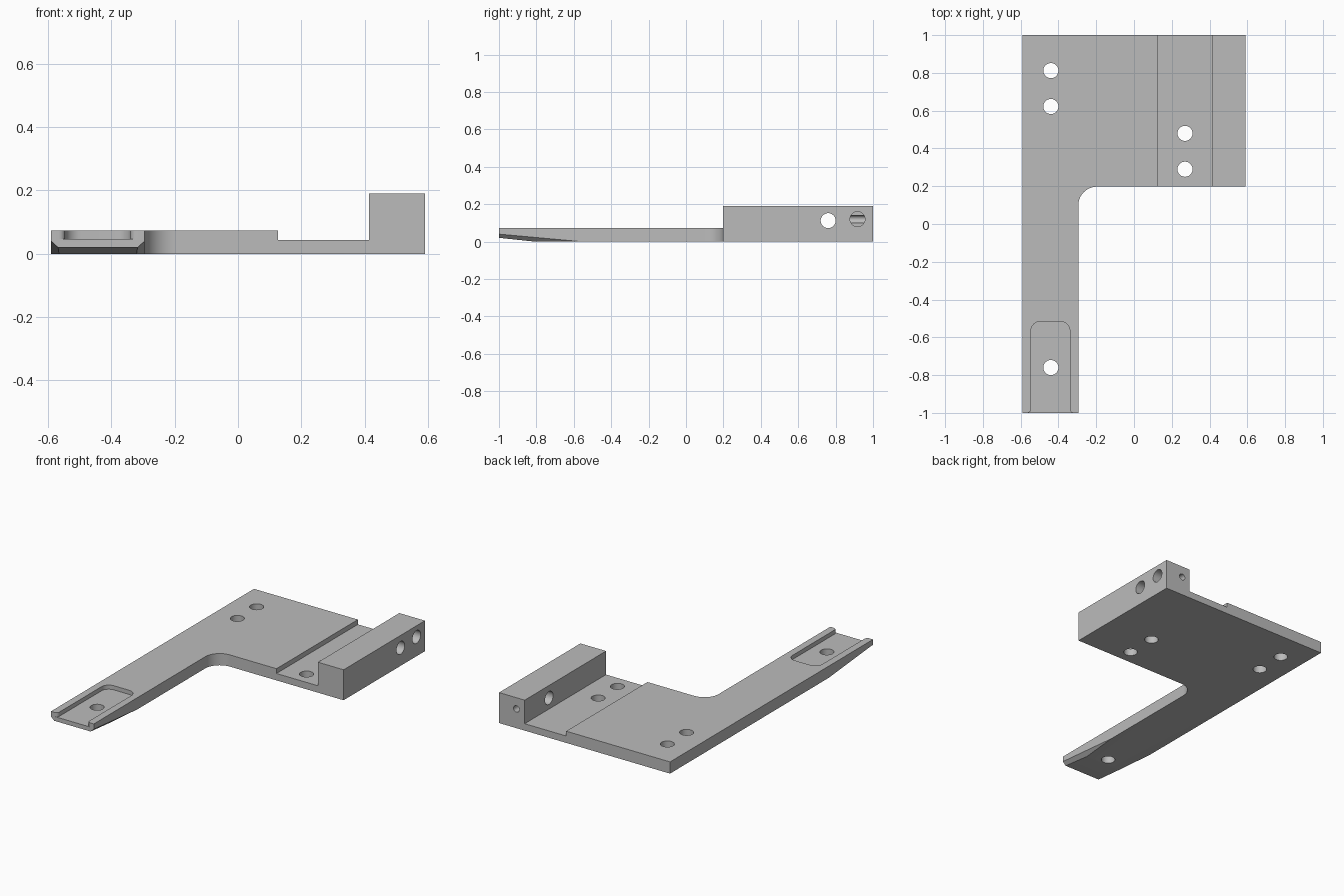
import bpy, bmesh, math
from mathutils import Vector, Matrix

cube = bpy.data.objects.get("Cube")
if cube:
    bpy.data.objects.remove(cube, do_unlink=True)

# Main dimensions
X = 0.59
ARM = -0.295
MID = (ARM - X) / 2
PLATE, CHANNEL, BLOCK = 0.073, 0.043, 0.19

grey = bpy.data.materials.new("grey metal")
grey.use_nodes = True
colour = (0.5, 0.5, 0.5, 1)
grey.diffuse_color = colour
grey.node_tree.nodes["Principled BSDF"].inputs["Base Color"].default_value = colour


def finish(bm, name):
    bmesh.ops.recalc_face_normals(bm, faces=bm.faces)
    mesh = bpy.data.meshes.new(name)
    bm.to_mesh(mesh)
    bm.free()
    mesh.materials.append(grey)
    obj = bpy.data.objects.new(name, mesh)
    bpy.context.collection.objects.link(obj)
    return obj


def prism(name, outline, z0, z1):
    bm = bmesh.new()
    face = bm.faces.new([bm.verts.new((x, y, z0)) for x, y in outline])
    top = bmesh.ops.extrude_face_region(bm, geom=[face])["geom"]
    bmesh.ops.translate(bm, vec=(0, 0, z1 - z0),
                        verts=[v for v in top if isinstance(v, bmesh.types.BMVert)])
    return finish(bm, name)


def hull(name, points):
    bm = bmesh.new()
    for p in points:
        bm.verts.new(p)
    bmesh.ops.convex_hull(bm, input=bm.verts)
    return finish(bm, name)


def rod(name, start, end, radius):
    a, b = Vector(start), Vector(end)
    turn = (b - a).to_track_quat("Z", "Y").to_matrix().to_4x4()
    bm = bmesh.new()
    bmesh.ops.create_cone(bm, cap_ends=True, segments=40, radius1=radius, radius2=radius,
                          depth=(b - a).length, matrix=Matrix.Translation((a + b) / 2) @ turn)
    return finish(bm, name)


def box(name, x0, x1, z0, z1):
    return prism(name, [(x0, -2), (x1, -2), (x1, 2), (x0, 2)], z0, z1)


def arc(cx, cy, r, start, end, n=10):
    angles = [math.radians(start + (end - start) * i / n) for i in range(n + 1)]
    return [(cx + r * math.cos(a), cy + r * math.sin(a)) for a in angles]


# L-shaped body with a rounded inner corner
outline = [(-X, -1), (ARM, -1)] + arc(ARM + 0.1, 0.098, 0.1, 180, 90)
outline += [(X, 0.198), (X, 1), (-X, 1)]
body = prism("mounting_bracket", outline, 0, BLOCK)


def cut(cutter):
    cutter.hide_render = True
    mod = body.modifiers.new("cut", "BOOLEAN")
    mod.operation, mod.solver, mod.object = "DIFFERENCE", "EXACT", cutter
    bpy.context.view_layer.objects.active = body
    bpy.ops.object.modifier_apply(modifier=mod.name)
    bpy.data.objects.remove(cutter, do_unlink=True)


# Plate top and lower channel, leaving the raised block
cut(box("plate_cutter", -1, 0.413, PLATE, 0.3))
cut(box("channel_cutter", 0.127, 0.413, CHANNEL, 0.1))

# Rounded tip pocket that flares at its open end
half, flare = 0.103, 0.02
side = arc(half + flare, -1 + flare, flare, 270, 180, 6) + arc(half - 0.05, -0.566, 0.05, 0, 90)
side = [(half + flare, -1.1)] + side
pocket = [(MID + x, y) for x, y in side] + [(MID - x, y) for x, y in reversed(side)]
cut(prism("pocket_cutter", pocket, 0.047, 0.2))

# Sloped underside and side chamfers of the tip
cut(hull("underside_cutter", [(x, y, z) for x in (-1, 0) for y, z in
                              ((-0.81, 0), (-1.19, 0.04), (-1.19, -0.02), (-0.62, -0.02))]))
for x, inward in ((-X, 1), (ARM, -1)):
    e = 0.01
    k = 1 + e / 0.044 + e / 0.44 + e / 0.04
    p = Vector((x - inward * e, -1 - e, -e))
    cut(hull("chamfer_cutter", [p, p + Vector((inward * 0.044 * k, 0, 0)),
                                p + Vector((0, 0.44 * k, 0)), p + Vector((0, 0, 0.04 * k))]))

# Vertical bolt holes
for x, y in ((-0.44, 0.812), (-0.44, 0.622), (0.27, 0.48), (0.27, 0.29), (-0.44, -0.76)):
    cut(rod("bolt_hole", (x, y, -0.1), (x, y, 0.15), 0.04))

# Block holes: one through, one blind, and a small cross hole from the back
cut(rod("through_hole", (0.3, 0.76, 0.112), (0.7, 0.76, 0.112), 0.04))
cut(rod("blind_hole", (0.47, 0.917, 0.12), (0.7, 0.917, 0.12), 0.04))
cut(rod("cross_hole", (0.47, 0.87, 0.12), (0.47, 1.1, 0.12), 0.02))

# Smooth holes with crisp edges
bpy.ops.object.select_all(action="DESELECT")
body.select_set(True)
bpy.context.view_layer.objects.active = body
bpy.ops.object.shade_smooth_by_angle(angle=math.radians(30))
